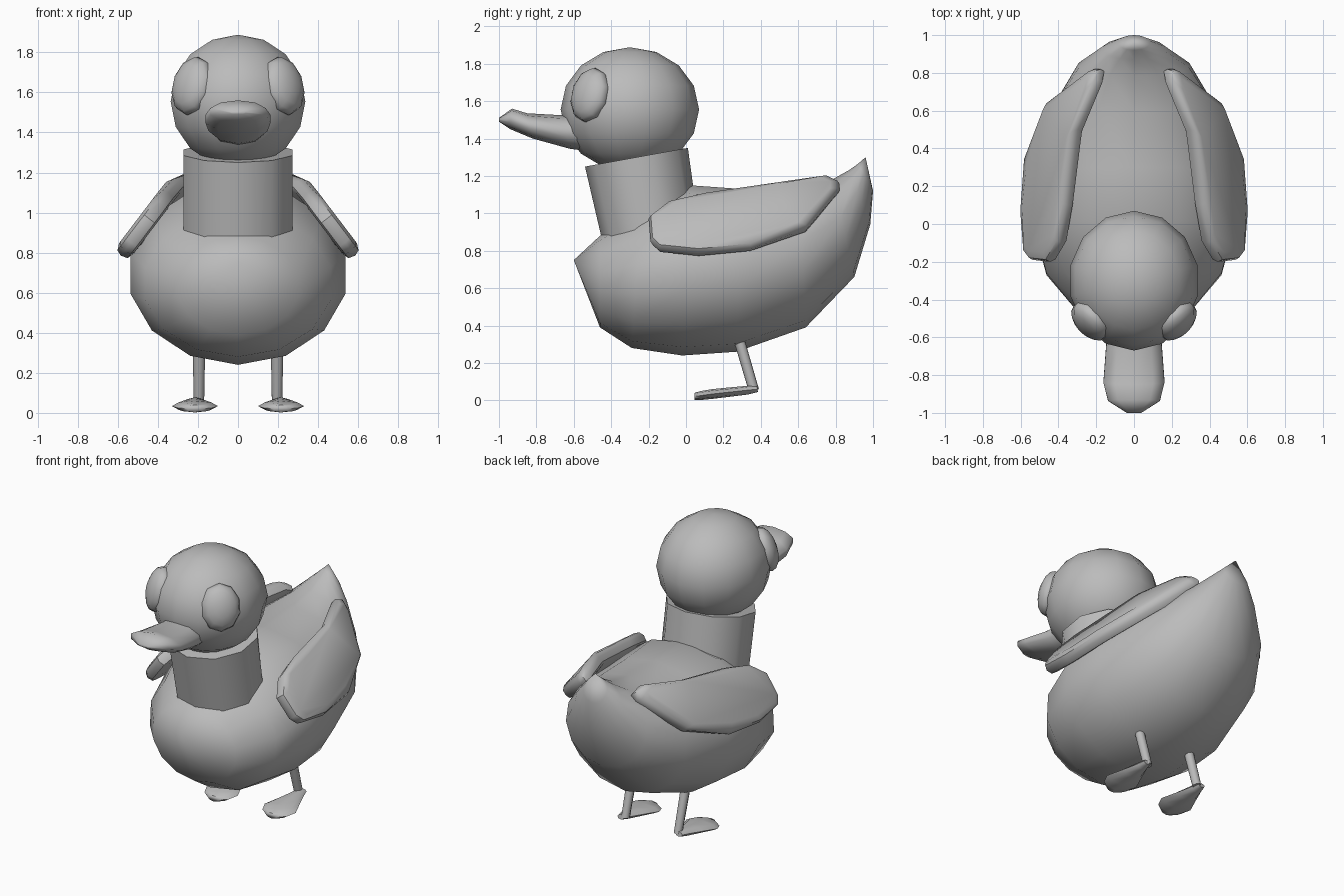
import bpy, bmesh, math
from mathutils import Vector, Matrix

if "Cube" in bpy.data.objects:
    bpy.data.objects.remove(bpy.data.objects["Cube"])

grey = bpy.data.materials.new("plain grey")
grey.diffuse_color = (0.5, 0.5, 0.5, 1)
grey.use_nodes = True
grey.node_tree.nodes["Principled BSDF"].inputs["Base Color"].default_value = grey.diffuse_color


def finish(name, bm, angle=60):
    bmesh.ops.recalc_face_normals(bm, faces=bm.faces)
    mesh = bpy.data.meshes.new(name)
    bm.to_mesh(mesh)
    bm.free()
    mesh.materials.append(grey)
    ob = bpy.data.objects.new(name, mesh)
    bpy.context.collection.objects.link(ob)
    bpy.ops.object.select_all(action='DESELECT')
    bpy.context.view_layer.objects.active = ob
    ob.select_set(True)
    bpy.ops.object.shade_smooth_by_angle(angle=math.radians(angle))
    return ob


def bridge(bm, rings):
    """Join equal rings of vertices and close both ends."""
    for a, b in zip(rings, rings[1:]):
        n = len(a)
        for i in range(n):
            j = (i + 1) % n
            bm.faces.new((a[i], a[j], b[j], b[i]))
    bm.faces.new(rings[0])
    bm.faces.new(rings[-1])


def loft(name, sections, n, x0=0, angle=60):
    """Elliptical rings, each given by (top y, top z, bottom y, bottom z, half width)."""
    bm = bmesh.new()
    rings = []
    for ty, tz, by, bz, w in sections:
        ring = []
        for i in range(n):
            a = 2 * math.pi * i / n
            c = math.cos(a) / 2
            ring.append(bm.verts.new((x0 + w * math.sin(a),
                                      (ty + by) / 2 + (by - ty) * c,
                                      (tz + bz) / 2 + (bz - tz) * c)))
        rings.append(ring)
    bridge(bm, rings)
    bmesh.ops.remove_doubles(bm, verts=bm.verts, dist=0.0005)
    return finish(name, bm, angle)


def ellipsoid(name, centre, size, rotation=Matrix.Identity(4), u=14, v=8):
    bm = bmesh.new()
    bmesh.ops.create_uvsphere(bm, u_segments=u, v_segments=v, radius=1)
    bm.transform(Matrix.Translation(centre) @ rotation @ Matrix.Diagonal((*size, 1)))
    return finish(name, bm)


# Body, from the breast to the raised tail
loft("body", [
    (-0.60, 0.75, -0.60, 0.75, 0.0),
    (-0.46, 0.88, -0.46, 0.39, 0.31),
    (-0.24, 1.01, -0.29, 0.28, 0.475),
    (0.02, 1.15, -0.02, 0.24, 0.55),
    (0.30, 1.13, 0.27, 0.26, 0.53),
    (0.60, 1.15, 0.64, 0.39, 0.44),
    (0.78, 1.18, 0.90, 0.66, 0.30),
    (0.87, 1.23, 0.985, 0.94, 0.17),
    (0.92, 1.265, 1.0, 1.12, 0.085),
    (0.96, 1.30, 0.96, 1.30, 0.0)], 14)

# Neck and head
loft("neck", [(0.01, 1.35, -0.54, 1.25, 0.285),
              (0.07, 0.92, -0.44, 0.82, 0.285)], 10)
ellipsoid("head", (0, -0.30, 1.555), (0.345, 0.37, 0.333))

# Flattened bill with a turned-up tip
loft("bill", [
    (-0.50, 1.53, -0.50, 1.33, 0.14),
    (-0.67, 1.525, -0.62, 1.345, 0.155),
    (-0.85, 1.535, -0.82, 1.40, 0.17),
    (-0.93, 1.56, -0.94, 1.45, 0.145),
    (-1.0, 1.51, -1.0, 1.49, 0.04)], 10)

# Wing outline in (y, z)
outline = [(-0.2, 0.97), (-0.19, 0.85), (-0.15, 0.81), (0.06, 0.785), (0.35, 0.81),
           (0.65, 0.92), (0.82, 1.12), (0.82, 1.16), (0.76, 1.19), (0.5, 1.155),
           (0.1, 1.1), (-0.1, 1.05)]
# Wing layers: inset and thickness offset
layers = [(0.05, -0.045), (0.012, -0.035), (0.0, 0.0), (0.012, 0.03), (0.05, 0.045)]
wing_normal = Vector((0.79, 0.0, 0.6))

for side, s in (("right", 1), ("left", -1)):
    # Wing
    bm = bmesh.new()
    rings = []
    centre = Vector((0.25, 0.98))
    for inset, off in layers:
        ring = []
        for p in outline:
            d = Vector(p) - centre
            y, z = centre + d * (1 - inset / d.length)
            x = 0.585 - 0.76 * (z - 0.785) - 0.7 * max(0, y - 0.4) ** 2
            v = Vector((x, y, z)) + wing_normal * off
            ring.append(bm.verts.new((s * v.x, v.y, v.z)))
        rings.append(ring)
    bridge(bm, rings)
    finish(side + "_wing", bm, 45)

    # Eye disc
    facing = Vector((0.7 * s, -0.7, 0.27)).to_track_quat('Z', 'Y').to_matrix().to_4x4()
    ellipsoid(side + "_eye", (0.227 * s, -0.512, 1.632), (0.125, 0.15, 0.075), facing, 10, 8)

    # Leg and webbed foot
    loft(side + "_leg", [(0.255, 0.32, 0.315, 0.32, 0.031),
                         (0.335, 0.05, 0.39, 0.06, 0.026)], 8, 0.195 * s)
    loft(side + "_foot", [
        (0.38, 0.075, 0.385, 0.045, 0.025),
        (0.33, 0.078, 0.335, 0.032, 0.04),
        (0.24, 0.07, 0.24, 0.02, 0.075),
        (0.14, 0.06, 0.14, 0.008, 0.115),
        (0.08, 0.05, 0.08, 0.002, 0.09),
        (0.045, 0.04, 0.045, 0.002, 0.04)], 8, 0.215 * s)
